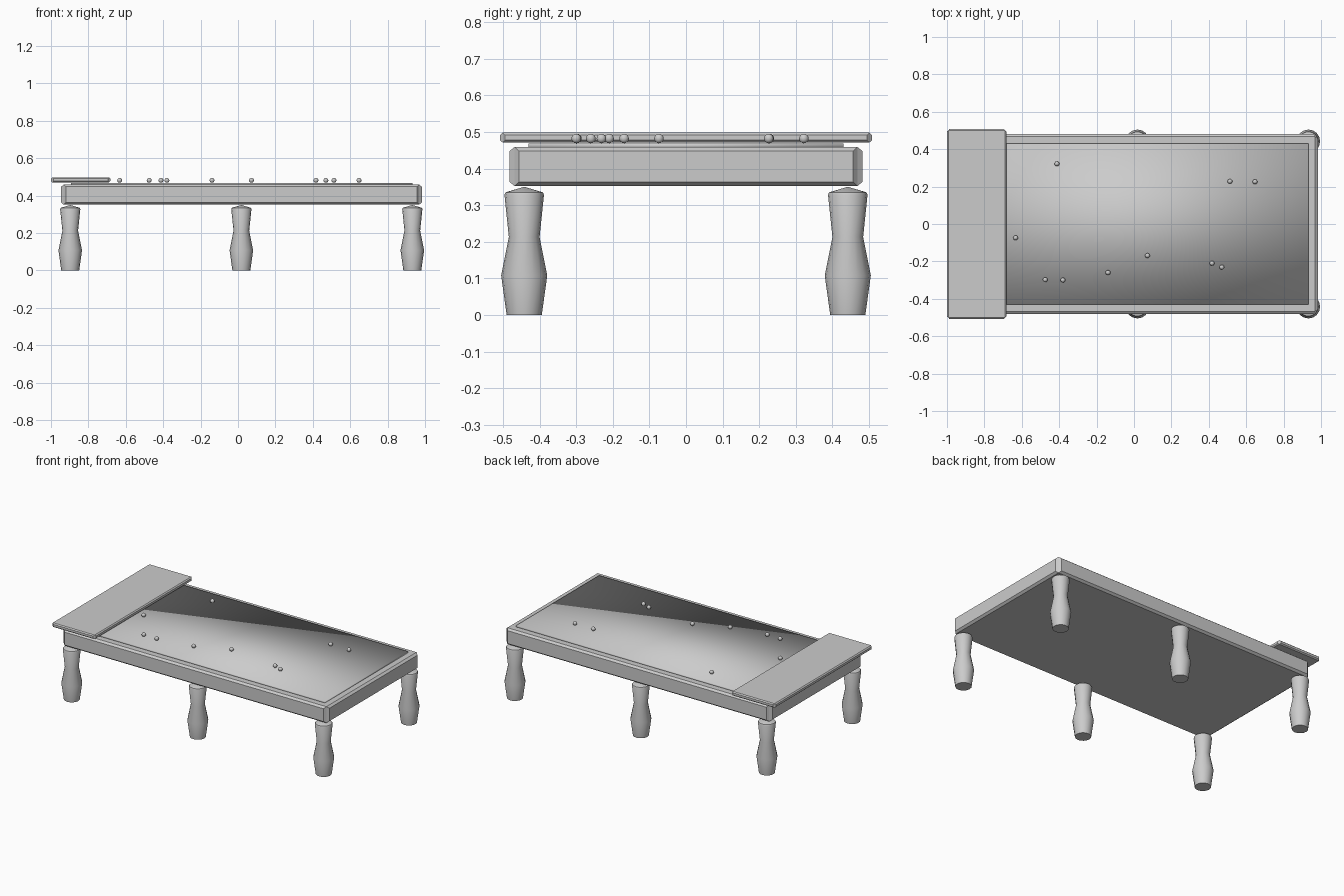
import bpy, bmesh, math

if "Cube" in bpy.data.objects:
    bpy.data.objects.remove(bpy.data.objects["Cube"])


def finish(bm, name):
    bmesh.ops.recalc_face_normals(bm, faces=bm.faces[:])
    mesh = bpy.data.meshes.new(name)
    bm.to_mesh(mesh)
    bm.free()
    ob = bpy.data.objects.new(name, mesh)
    bpy.context.collection.objects.link(ob)
    return ob


def smooth(ob, angle=None):
    bpy.ops.object.select_all(action='DESELECT')
    ob.select_set(True)
    bpy.context.view_layer.objects.active = ob
    if angle is None:
        bpy.ops.object.shade_smooth()
    else:
        bpy.ops.object.shade_smooth_by_angle(angle=math.radians(angle))


def box(name, x, y, z, inset=0, depth=0):
    """Box from (min, max) ranges; side faces can swell out as chamfered panels."""
    bm = bmesh.new()
    bmesh.ops.create_cube(bm, size=1)
    for v in bm.verts:
        v.co = [lo if c < 0 else hi for c, (lo, hi) in zip(v.co, (x, y, z))]
    bm.normal_update()
    if inset:
        sides = [f for f in bm.faces if abs(f.normal.z) < 0.5]
        bmesh.ops.inset_individual(bm, faces=sides, thickness=inset, depth=depth)
    return finish(bm, name)


def lathe(name, profile, x, y, sides=16):
    """Turned shape from (radius, height) points."""
    bm = bmesh.new()
    rings = [[bm.verts.new((x + r * math.cos(2 * math.pi * i / sides),
                            y + r * math.sin(2 * math.pi * i / sides), z))
              for i in range(sides)] for r, z in profile]
    for a, b in zip(rings, rings[1:]):
        for i in range(sides):
            j = (i + 1) % sides
            bm.faces.new((a[i], a[j], b[j], b[i]))
    bm.faces.new(rings[0])
    bm.faces.new(rings[-1])
    return finish(bm, name)


# Table body with raised side panels
box("table_frame", (-0.932, 0.969), (-0.468, 0.468), (0.352, 0.459), 0.016, 0.014)

# Playing surface
smooth(box("table_top", (-0.894, 0.932), (-0.43, 0.43), (0.455, 0.469)))

# Board lying across the left end
box("end_board", (-0.993, -0.69), (-0.501, 0.501), (0.471, 0.498), 0.009, 0.007)

# Six turned legs
leg = [(0.048, 0), (0.063, 0.108), (0.042, 0.213), (0.054, 0.328),
       (0.051, 0.335), (0.004, 0.349)]
for x, column in ((-0.897, "left"), (0.018, "middle"), (0.932, "right")):
    for y, row in ((-0.442, "front"), (0.442, "back")):
        smooth(lathe(f"{row}_{column}_leg", leg, x, y), 50)

# Scattered balls
balls = [(-0.412, 0.322), (0.513, 0.228), (0.647, 0.226), (-0.633, -0.074),
         (-0.475, -0.298), (-0.38, -0.3), (-0.139, -0.26), (0.072, -0.169),
         (0.417, -0.21), (0.47, -0.231)]
for i, (x, y) in enumerate(balls):
    bm = bmesh.new()
    bmesh.ops.create_uvsphere(bm, u_segments=16, v_segments=8, radius=0.013)
    bmesh.ops.translate(bm, verts=bm.verts[:], vec=(x, y, 0.482))
    smooth(finish(bm, f"ball_{i + 1}"))
